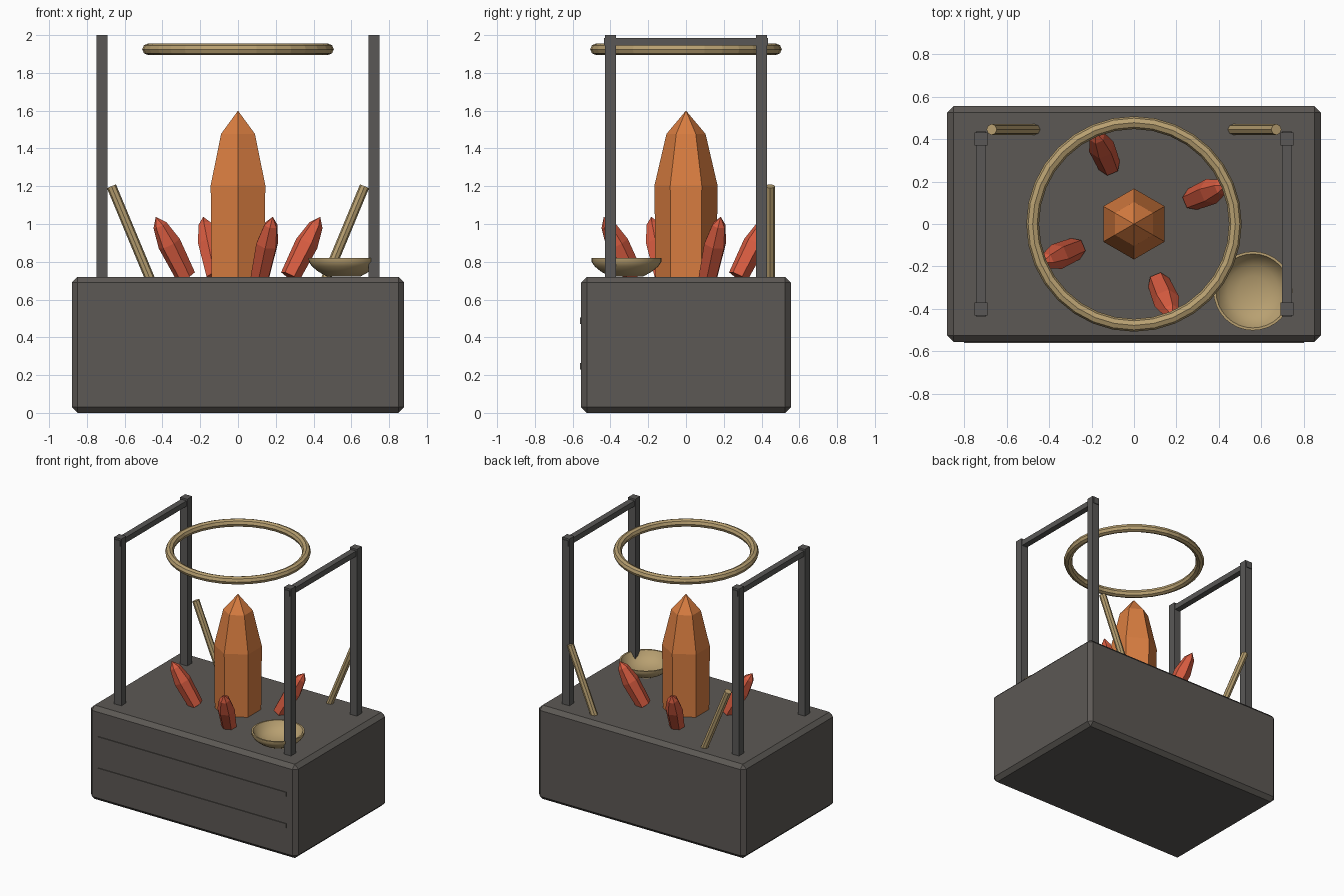
import bpy, bmesh, math
from mathutils import Matrix, Vector

old = bpy.data.objects.get("Cube")
if old:
    bpy.data.objects.remove(old, do_unlink=True)


def material(name, rgb):
    m = bpy.data.materials.new(name)
    m.use_nodes = True
    m.diffuse_color = (*rgb, 1)
    m.node_tree.nodes["Principled BSDF"].inputs["Base Color"].default_value = (*rgb, 1)
    return m


STONE = material("dark stone", (0.107, 0.098, 0.089))
IRON = material("dark iron", (0.1, 0.097, 0.094))
BRASS = material("pale brass", (0.48, 0.352, 0.165))
ORANGE = material("orange crystal", (0.69, 0.205, 0.052))
RED = material("red crystal", (0.69, 0.107, 0.052))


def add_object(name, bm, mat, matrix=Matrix()):
    bmesh.ops.recalc_face_normals(bm, faces=bm.faces)
    mesh = bpy.data.meshes.new(name)
    bm.to_mesh(mesh)
    bm.free()
    mesh.materials.append(mat)
    ob = bpy.data.objects.new(name, mesh)
    bpy.context.collection.objects.link(ob)
    ob.matrix_world = matrix
    return ob


def box(name, center, size, mat, bevel=0):
    bm = bmesh.new()
    bmesh.ops.create_cube(bm, size=1)
    bmesh.ops.scale(bm, vec=size, verts=bm.verts)
    bmesh.ops.translate(bm, vec=center, verts=bm.verts)
    if bevel:
        bmesh.ops.bevel(bm, geom=bm.edges[:], offset=bevel, segments=1, affect='EDGES')
    return add_object(name, bm, mat)


def lathe(name, profile, sides, mat, matrix=Matrix(), turn=0.0, closed=False):
    """Revolve (radius, height) points about z; zero radius makes a pole."""
    bm = bmesh.new()
    rings = []
    for r, z in profile:
        angles = [turn + math.tau * i / sides for i in range(sides if r else 1)]
        rings.append([bm.verts.new((r * math.cos(a), r * math.sin(a), z)) for a in angles])
    pairs = list(zip(rings, rings[1:]))
    if closed:
        pairs.append((rings[-1], rings[0]))
    for a, b in pairs:
        for i in range(sides):
            j = (i + 1) % sides
            loop = [a[i % len(a)], a[j % len(a)], b[j % len(b)], b[i % len(b)]]
            bm.faces.new(list(dict.fromkeys(loop)))
    return add_object(name, bm, mat, matrix)


def crystal(name, radius, length, base, mat, matrix):
    shape = [(0, 0), (base, 0), (1, 0.55), (0.62, 0.86), (0, 1)]
    lathe(name, [(radius * r, length * z) for r, z in shape], 6, mat, matrix, math.pi / 2)


# Chamfered base block with two thin front strips
box("base_block", (0, 0, 0.36), (1.76, 1.11, 0.72), STONE, 0.03)
for label, z in (("lower", 0.246), ("upper", 0.487)):
    box(label + "_front_strip", (0, -0.555, z), (1.6, 0.012, 0.034), STONE)

# Side frames: two posts and a top rail each, with a leaning rod behind
for side, s in (("left", 1), ("right", -1)):
    for end, y in (("front", -0.4), ("back", 0.4)):
        box(f"{side}_{end}_post", (0.72 * s, y, 1.36), (0.06, 0.06, 1.28), IRON)
    box(side + "_top_rail", (0.72 * s, 0, 1.965), (0.046, 0.87, 0.042), IRON)
    foot, tip = Vector((0.466 * s, 0.445, 0.71)), Vector((0.67 * s, 0.445, 1.2))
    axis = tip - foot
    turn = axis.to_track_quat('Z', 'Y').to_matrix().to_4x4()
    size = axis.length
    lathe(side + "_rod", [(0, 0), (0.026, 0), (0.026, size), (0, size)], 8, BRASS,
          Matrix.Translation(foot) @ turn)

# Floating ring
tube = [(0.477 + 0.03 * math.cos(a), 0.03 * math.sin(a))
        for a in (math.tau * i / 8 for i in range(8))]
lathe("floating_ring", tube, 32, BRASS, Matrix.Translation((0, 0, 1.925)), closed=True)

# Large central crystal and four leaning shards
crystal("central_crystal", 0.167, 0.88, 0.97, ORANGE, Matrix.Translation((0, 0, 0.72)))
for i in range(4):
    lean = (Matrix.Rotation(0.4 + i * math.pi / 2, 4, 'Z')
            @ Matrix.Translation((0.3, 0, 0.722)) @ Matrix.Rotation(0.5, 4, 'Y'))
    crystal(f"crystal_shard_{i + 1}", 0.062, 0.36, 0.87, RED, lean)

# Shallow offering bowl
bowl = lathe("bowl", [(0, 0.002), (0.09, 0.003), (0.135, 0.028), (0.168, 0.055), (0.185, 0.08),
                      (0.186, 0.1), (0.174, 0.1), (0.155, 0.066), (0.12, 0.037), (0.07, 0.018),
                      (0, 0.012)], 32, BRASS, Matrix.Translation((0.56, -0.315, 0.72)))
bpy.ops.object.select_all(action='DESELECT')
bowl.select_set(True)
bpy.context.view_layer.objects.active = bowl
bpy.ops.object.shade_smooth_by_angle(angle=math.radians(35))
